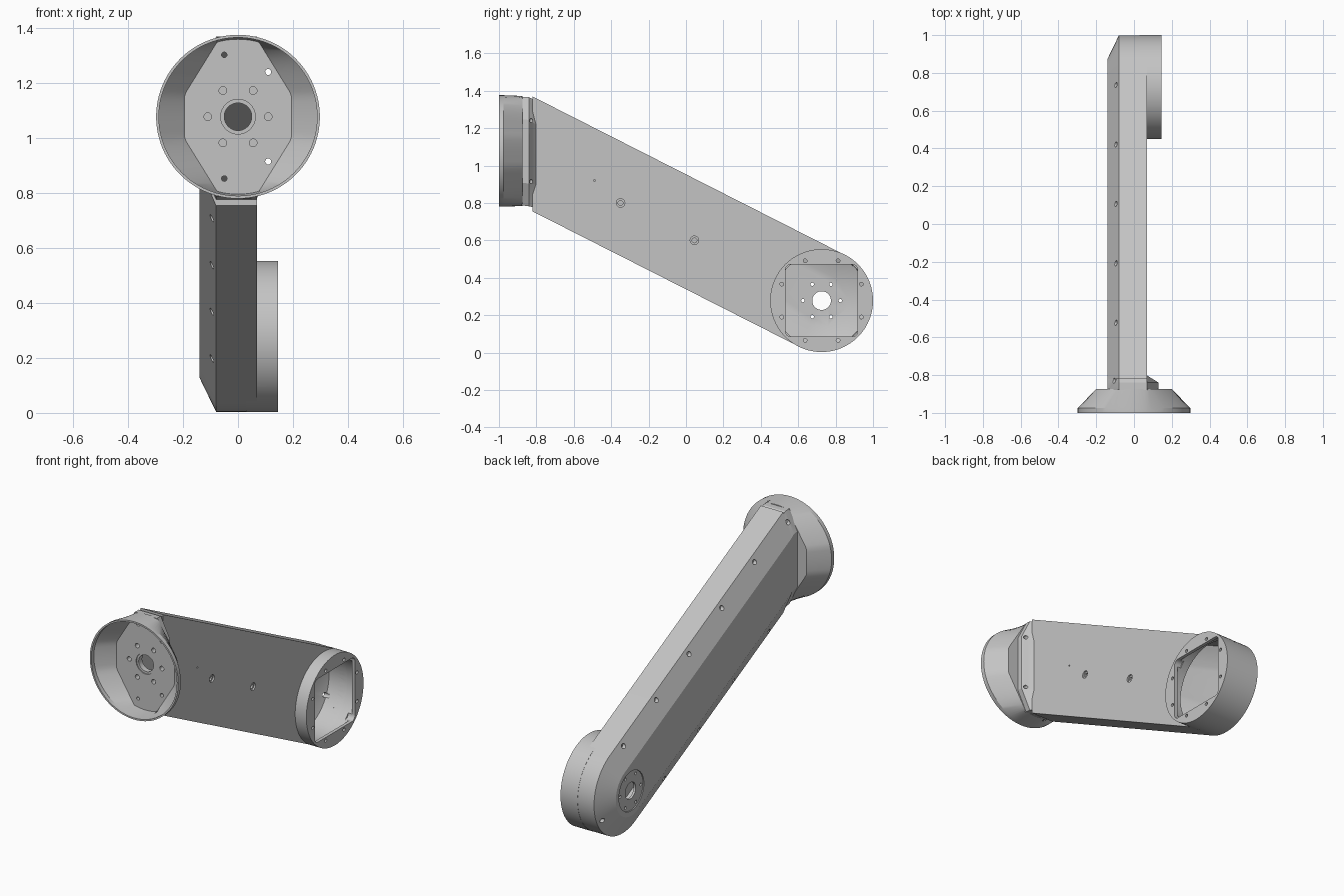
import bpy, bmesh
from math import sin, cos, tan, pi, radians
from mathutils import Vector

if "Cube" in bpy.data.objects:
    bpy.data.objects.remove(bpy.data.objects["Cube"], do_unlink=True)

gray = bpy.data.materials.new("light_gray_metal")
gray.use_nodes = True
gray.diffuse_color = (0.55, 0.55, 0.55, 1)
gray.node_tree.nodes["Principled BSDF"].inputs["Base Color"].default_value = (0.55, 0.55, 0.55, 1)

END_Y, END_Z, END_R = 0.725, 0.278, 0.275     # round lower end
BELL_Z, BELL_R = 1.078, 0.298                 # round mounting end
TILT = radians(26.9)
ALONG = Vector((cos(TILT), -sin(TILT)))
ACROSS = Vector((sin(TILT), cos(TILT)))


def loft(bm, rings):
    """Skin a closed solid through rings of equal point count."""
    loops = [[bm.verts.new(p) for p in ring] for ring in rings]
    n = len(loops[0])
    for a, b in zip(loops, loops[1:]):
        for i in range(n):
            bm.faces.new((a[i], a[(i + 1) % n], b[(i + 1) % n], b[i]))
    bm.faces.new(loops[0][::-1])
    bm.faces.new(loops[-1])


def make(name, *solids):
    bm = bmesh.new()
    for rings in solids:
        loft(bm, rings)
    bmesh.ops.recalc_face_normals(bm, faces=bm.faces)
    mesh = bpy.data.meshes.new(name)
    bm.to_mesh(mesh)
    bm.free()
    mesh.materials.append(gray)
    obj = bpy.data.objects.new(name, mesh)
    bpy.context.collection.objects.link(obj)
    return obj


def rod_x(y, z, r, x0, x1, n=20):
    return [[(x, y + r * cos(2 * pi * i / n), z + r * sin(2 * pi * i / n))
             for i in range(n)] for x in (x0, x1)]


def rod_y(x, z, r, y0, y1, n=20):
    return [[(x + r * cos(2 * pi * i / n), y, z + r * sin(2 * pi * i / n))
             for i in range(n)] for y in (y0, y1)]


def on_arm(s, o):
    """Point in the y-z plane: s along the arm axis, o across it."""
    return Vector((END_Y, END_Z)) + ALONG * s + ACROSS * o


def arm_ring(x, r, y0, n=40):
    """Arm outline: half-round end, straight sides, upright cut at y0."""
    pts = [on_arm(r * sin(pi * i / n), r * cos(pi * i / n)) for i in range(n + 1)]
    for side in (-1, 1):
        p = on_arm(0, side * r)
        pts.append(Vector((y0, p.y + (p.x - y0) * tan(TILT))))
    return [(x, p.x, p.y) for p in pts]


def bell_ring(y, r, width=None, n=96):
    """Circle whose sides are squeezed to a lens of the given half width."""
    ring = []
    for i in range(n):
        a = 2 * pi * i / n
        x, z = r * cos(a), r * sin(a)
        if width:
            w = width - max(0, abs(z) - 0.08) * 0.62
            x = max(-w, min(w, x))
        ring.append((x, y, BELL_Z + z))
    return ring


def neck_ring(y, right, top, z, half):
    return [(px, y, z + pz) for px, pz in (
        (-0.139, -half), (-0.08, -top), (0.069, -top), (right, -half),
        (right, half), (0.069, top), (-0.08, top), (-0.139, half))]


# Main parts
arm = make("arm_body", [arm_ring(0.07, 0.274, -0.82), arm_ring(-0.08, 0.274, -0.82),
                        arm_ring(-0.14, 0.15, -0.82)])
disc = make("end_disc", rod_x(END_Y, END_Z, END_R, 0.03, 0.145, 96))
neck = make("neck", [neck_ring(-0.88, 0.13, 0.29, BELL_Z, 0.17),
                     neck_ring(-0.84, 0.13, 0.292, BELL_Z - 0.004, 0.17),
                     neck_ring(-0.80, 0.066, 0.285, 1.058, 0.16)])
bell = make("mounting_bell", [
    bell_ring(-0.873, 0.294, 0.2), bell_ring(-0.975, BELL_R), bell_ring(-1, BELL_R),
    bell_ring(-1, 0.288), bell_ring(-0.975, 0.288), bell_ring(-0.89, 0.282, 0.195)])

# Hollow interior and square service opening
cavity = make("cavity_cutter", [arm_ring(0.05, 0.255, -0.85), arm_ring(-0.07, 0.25, -0.85),
                                arm_ring(-0.12, 0.14, -0.85)])
pocket = make("pocket_cutter", rod_x(END_Y, END_Z, 0.253, 0.0, 0.125, 64))
corners = []
for k in range(4):
    for j in range(5):
        a = pi / 2 * k + pi / 8 * j
        mid = pi / 2 * k + pi / 4
        corners.append((END_Y + 0.165 * 2 ** 0.5 * cos(mid) + 0.028 * cos(a),
                        END_Z + 0.165 * 2 ** 0.5 * sin(mid) + 0.028 * sin(a)))
window = make("window_cutter", [[(x, *c) for c in corners] for x in (0.1, 0.2)])

# Through holes
holes = [rod_y(0, BELL_Z, 0.05, -0.95, -0.83, 40), rod_x(END_Y, END_Z, 0.05, -0.2, -0.1, 40)]
for k in range(6):
    a = pi / 3 * k
    holes.append(rod_y(0.11 * cos(a), BELL_Z + 0.11 * sin(a), 0.014, -0.95, -0.86))
    holes.append(rod_x(END_Y + 0.1 * cos(a), END_Z + 0.1 * sin(a), 0.009, -0.2, -0.1))
for side in (-1, 1):
    holes.append(rod_y(0.11, BELL_Z + side * 0.163, 0.011, -0.95, -0.75))
    holes.append(rod_y(-0.05, BELL_Z + side * 0.225, 0.01, -0.95, -0.83))
    holes.append(rod_x(-0.83, 1.06 + side * 0.25, 0.014, -0.2, -0.07))
for k in range(8):
    a = pi / 4 * k + pi / 8
    holes.append(rod_x(END_Y + 0.23 * cos(a), END_Z + 0.23 * sin(a), 0.01, 0.11, 0.2))
for k in range(5):
    holes.append(rod_x(*on_arm(-0.11 - 0.353 * k, 0.242), 0.014, -0.2, -0.05))
for k in range(4):
    holes.append(rod_x(*on_arm(-0.3 - 0.376 * k, -0.242), 0.014, -0.2, -0.05))
holes.append(rod_x(*on_arm(0.242, 0), 0.014, -0.2, -0.05))
bolts = [(-0.35, 0.8), (0.045, 0.6)]
holes += [rod_x(y, z, 0.013, 0.04, 0.1) for y, z in bolts]
holes.append(rod_x(-0.49, 0.92, 0.005, 0.04, 0.1, 8))
drill = make("drill_cutter", *holes)

# Shallow recesses around the holes
recess = make("recess_cutter", rod_x(END_Y, END_Z, 0.12, -0.2, -0.134, 48),
              rod_y(0, BELL_Z, 0.063, -0.95, -0.884, 40),
              *[rod_x(y, z, 0.023, 0.06, 0.1) for y, z in bolts])

cuts = {arm: (cavity, pocket, recess, drill), disc: (cavity, pocket, window, drill),
        neck: (cavity, drill), bell: (recess, drill)}
for obj, cutters in cuts.items():
    bpy.ops.object.select_all(action="DESELECT")
    obj.select_set(True)
    bpy.context.view_layer.objects.active = obj
    for cutter in cutters:
        mod = obj.modifiers.new(cutter.name, "BOOLEAN")
        mod.operation, mod.solver, mod.object = "DIFFERENCE", "EXACT", cutter
        bpy.ops.object.modifier_apply(modifier=mod.name)
    bpy.ops.object.shade_smooth_by_angle(angle=radians(25))

for cutter in (cavity, pocket, window, drill, recess):
    bpy.data.objects.remove(cutter, do_unlink=True)
